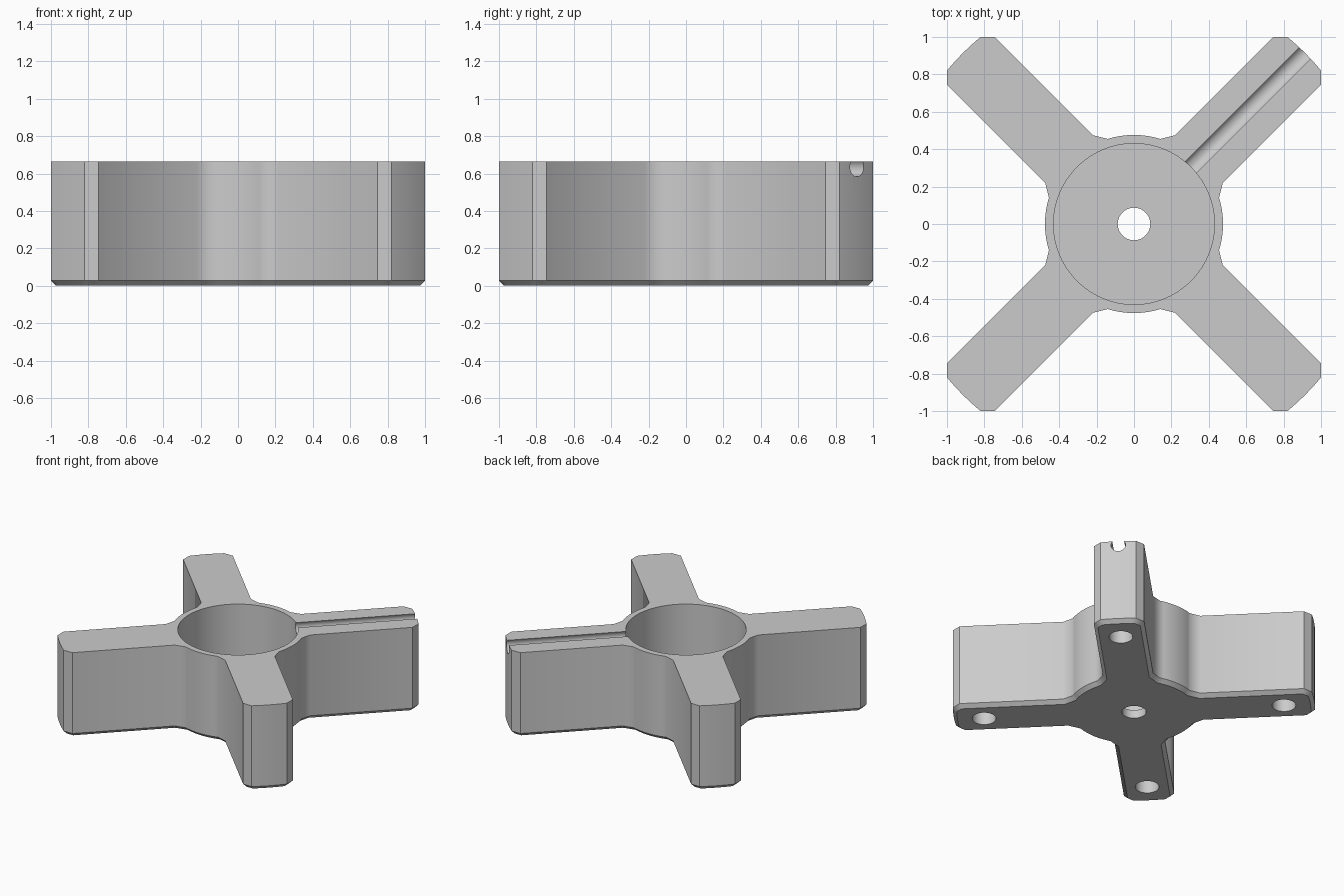
import bpy, bmesh
from math import sin, cos, radians, atan2, pi
from mathutils import Vector, Matrix

cube = bpy.data.objects.get("Cube")
if cube:
    bpy.data.objects.remove(cube, do_unlink=True)

HEIGHT = 0.665
FLOOR = 0.065

grey = bpy.data.materials.new("plain grey")
grey.use_nodes = True
colour = (0.6, 0.6, 0.6, 1)
grey.diffuse_color = colour
grey.node_tree.nodes["Principled BSDF"].inputs["Base Color"].default_value = colour


def arc(start, end, steps):
    """Points on a circle about the origin, from start to end."""
    a, b = (atan2(p[1], p[0]) for p in (start, end))
    r = Vector(start).length
    return [(r * cos(a + (b - a) * i / steps), r * sin(a + (b - a) * i / steps))
            for i in range(steps + 1)]


def make_object(name, bm):
    mesh = bpy.data.meshes.new(name)
    bmesh.ops.recalc_face_normals(bm, faces=bm.faces)
    bm.to_mesh(mesh)
    bm.free()
    mesh.materials.append(grey)
    obj = bpy.data.objects.new(name, mesh)
    bpy.context.collection.objects.link(obj)
    return obj


def cylinder(name, radius, length, matrix, sides=48):
    bm = bmesh.new()
    bmesh.ops.create_cone(bm, cap_ends=True, segments=sides, radius1=radius,
                          radius2=radius, depth=length, matrix=matrix)
    obj = make_object(name, bm)
    obj.hide_render = True
    return obj


def upright(name, radius, x, y, z0, z1, sides=48):
    return cylinder(name, radius, z1 - z0,
                    Matrix.Translation((x, y, (z0 + z1) / 2)), sides)


# Quarter outline: arm side, rounded arm tip, arm side, root and hub arc
quarter = [(0.475, 0.22), (1.0, 0.745)]
quarter += arc((1.0, 0.82), (0.82, 1.0), 8)
quarter += [(0.745, 1.0), (0.22, 0.475)]
quarter += arc((0.14, 0.455), (-0.14, 0.455), 10)
outline = []
for k in range(4):
    turn = Matrix.Rotation(k * pi / 2, 2)
    outline += [turn @ Vector(p) for p in quarter]

# Extruded cross with a chamfered bottom rim
bm = bmesh.new()
base = bm.faces.new([bm.verts.new((p.x, p.y, 0)) for p in outline])
top = bmesh.ops.extrude_face_region(bm, geom=[base], use_keep_orig=True)["geom"]
bmesh.ops.translate(bm, vec=(0, 0, HEIGHT),
                    verts=[v for v in top if isinstance(v, bmesh.types.BMVert)])
bmesh.ops.recalc_face_normals(bm, faces=bm.faces)
rim = [e for e in bm.edges if all(v.co.z < 0.001 for v in e.verts)]
bmesh.ops.bevel(bm, geom=rim, offset=0.028, segments=1, affect='EDGES')
body = make_object("cross_hub_body", bm)

# Cutters: bore, centre hole, blind holes under the arms, round-bottomed groove
cutters = [upright("bore_cutter", 0.43, 0, 0, FLOOR, HEIGHT + 0.2, 96),
           upright("centre_hole_cutter", 0.087, 0, 0, -0.1, FLOOR + 0.1)]
for sx in (-1, 1):
    for sy in (-1, 1):
        cutters.append(upright("arm_hole_cutter", 0.085, sx * 0.76, sy * 0.76, -0.1, 0.3))
along = Matrix.Rotation(pi / 4, 4, 'Z') @ Matrix.Rotation(pi / 2, 4, 'Y')
cutters.append(cylinder("groove_cutter", 0.052, 1.2,
                        Matrix.Translation((0.64, 0.64, 0.635)) @ along, 32))

bpy.context.view_layer.objects.active = body
body.select_set(True)
for cutter in cutters:
    cut = body.modifiers.new(cutter.name, 'BOOLEAN')
    cut.operation = 'DIFFERENCE'
    cut.solver = 'EXACT'
    cut.object = cutter
    bpy.ops.object.modifier_apply(modifier=cut.name)
    bpy.data.objects.remove(cutter, do_unlink=True)

bpy.ops.object.shade_smooth_by_angle(angle=radians(35))
